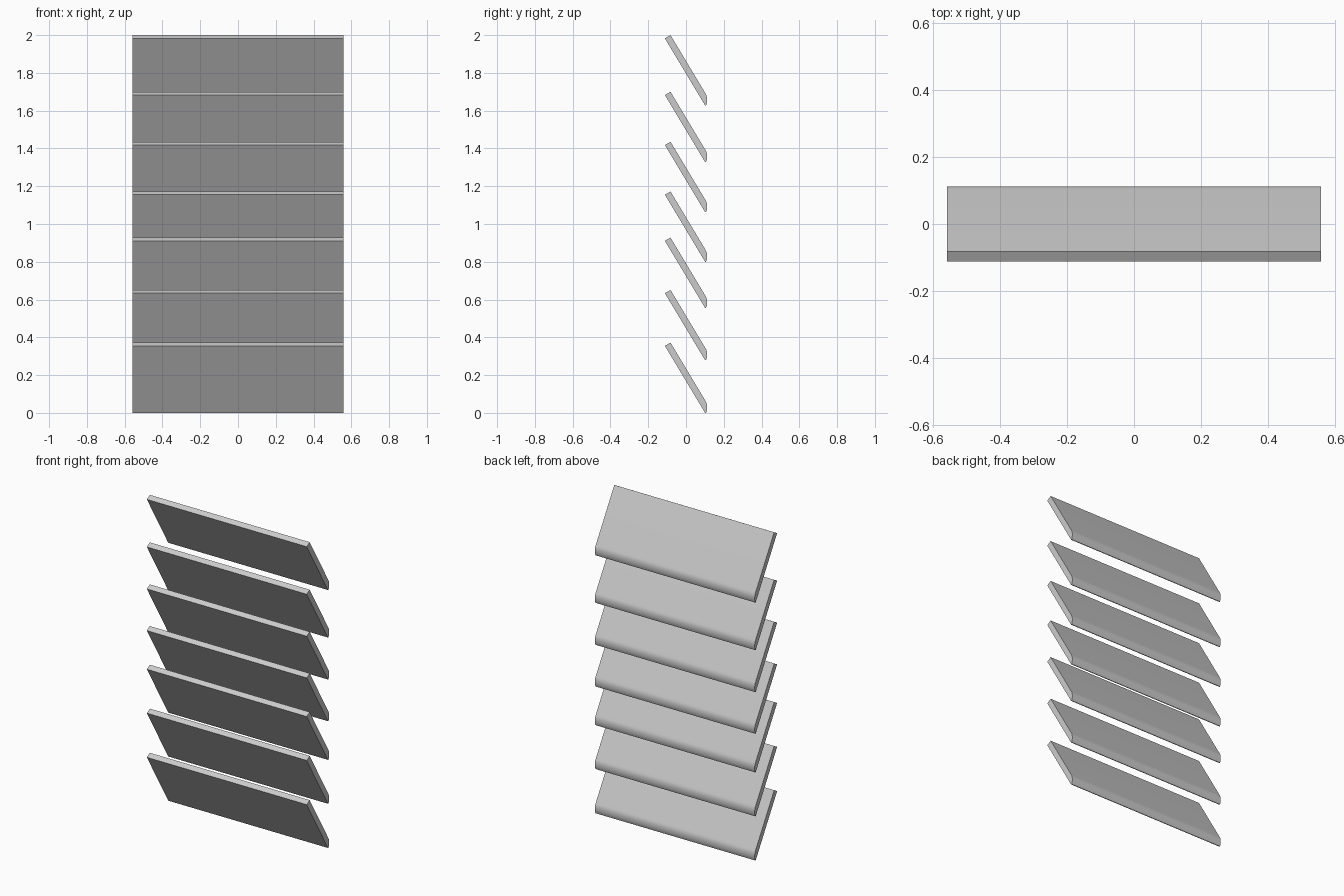
import bpy

if "Cube" in bpy.data.objects:
    bpy.data.objects.remove(bpy.data.objects["Cube"])

HALF_WIDTH = 0.558
# Slat cross-section (y, z): flat blade with a rounded lower back edge
PROFILE = [(-0.112, 0.355), (-0.082, 0.372), (0.104, 0.062), (0.108, 0.054),
           (0.111, 0.044), (0.112, 0.034), (0.112, 0.022), (0.110, 0.011),
           (0.106, 0.0), (0.101, 0.0)]
# Height of each slat's lower edge (spacing is slightly uneven)
HEIGHTS = [0.0, 0.279, 0.556, 0.80, 1.063, 1.328, 1.628]


def make_slat(name, z):
    n = len(PROFILE)
    verts = [(x, y, h) for x in (-HALF_WIDTH, HALF_WIDTH) for y, h in PROFILE]
    faces = [tuple(range(n)), tuple(reversed(range(n, 2 * n)))]
    faces += [(i, i + n, (i + 1) % n + n, (i + 1) % n) for i in range(n)]
    mesh = bpy.data.meshes.new(name)
    mesh.from_pydata(verts, [], faces)
    slat = bpy.data.objects.new(name, mesh)
    slat.location.z = z
    bpy.context.collection.objects.link(slat)
    # Consistent outward normals, smooth rounded edge
    bpy.ops.object.select_all(action='DESELECT')
    bpy.context.view_layer.objects.active = slat
    slat.select_set(True)
    bpy.ops.object.mode_set(mode='EDIT')
    bpy.ops.mesh.select_all(action='SELECT')
    bpy.ops.mesh.normals_make_consistent(inside=False)
    bpy.ops.object.mode_set(mode='OBJECT')
    bpy.ops.object.shade_smooth_by_angle()


# Stack of louvre slats
for i, z in enumerate(HEIGHTS):
    make_slat(f"louvre_slat_{i + 1}", z)
